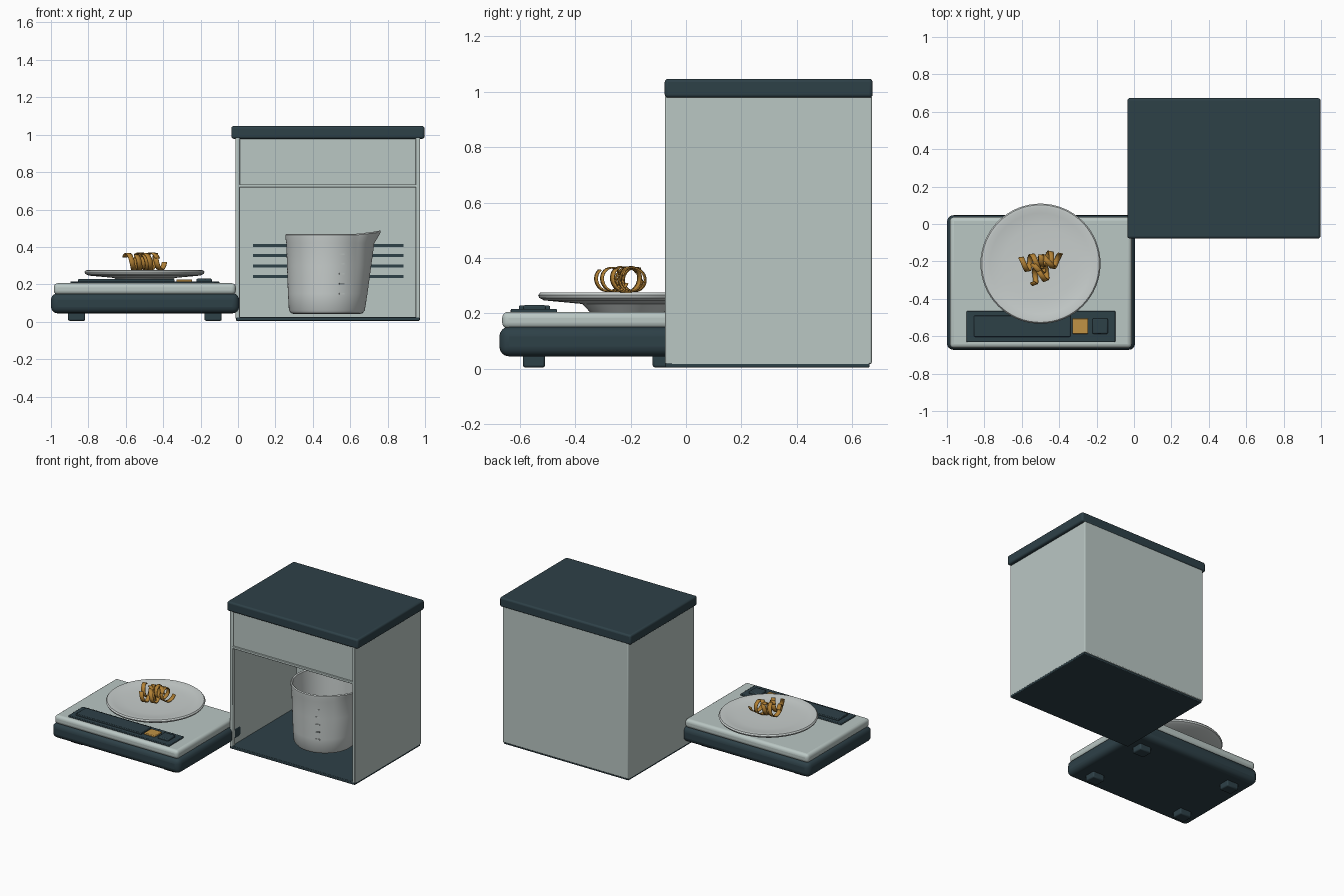
import bpy, bmesh, math
from mathutils import Vector

cube = bpy.data.objects.get("Cube")
if cube:
    bpy.data.objects.remove(cube, do_unlink=True)


def material(name, r, g, b):
    m = bpy.data.materials.new(name)
    m.use_nodes = True
    m.diffuse_color = (r, g, b, 1)
    m.node_tree.nodes["Principled BSDF"].inputs["Base Color"].default_value = (r, g, b, 1)
    return m


SLATE = material("dark slate", 0.027, 0.052, 0.064)
PALE = material("pale grey green", 0.49, 0.57, 0.55)
WHITE = material("soft white", 0.58, 0.62, 0.61)
TICK = material("tick grey", 0.25, 0.28, 0.28)
GOLD = material("gold button", 0.53, 0.29, 0.06)
BRONZE = material("bronze curl", 0.45, 0.22, 0.035)


def finish(name, bm, mat, bevel=0, segments=3):
    bmesh.ops.recalc_face_normals(bm, faces=bm.faces)
    mesh = bpy.data.meshes.new(name)
    bm.to_mesh(mesh)
    bm.free()
    mesh.materials.append(mat)
    ob = bpy.data.objects.new(name, mesh)
    bpy.context.collection.objects.link(ob)
    if bevel:
        mod = ob.modifiers.new("Bevel", "BEVEL")
        mod.width, mod.segments = bevel, segments
    bpy.ops.object.select_all(action="DESELECT")
    ob.select_set(True)
    bpy.context.view_layer.objects.active = ob
    bpy.ops.object.shade_smooth_by_angle(angle=math.radians(40))
    return ob


def box(name, x, y, z, mat, bevel=0, segments=3):
    """Box from (min, max) ranges on each axis."""
    bm = bmesh.new()
    bmesh.ops.create_cube(bm, size=1)
    for v in bm.verts:
        v.co = [(r[0] + r[1]) / 2 + c * (r[1] - r[0]) for r, c in zip((x, y, z), v.co)]
    return finish(name, bm, mat, bevel, segments)


def lathe(name, profile, centre, mat, steps=64, warp=None):
    """Revolve (radius, height) points; warp can reshape each ring point."""
    bm = bmesh.new()
    rings = []
    for r, z in profile:
        ring = []
        for i in range(steps):
            a = math.tau * i / steps
            rr, zz = warp(r, z, a) if warp else (r, z)
            ring.append(bm.verts.new((centre[0] + rr * math.cos(a), centre[1] + rr * math.sin(a), zz)))
        rings.append(ring)
    for lo, hi in zip(rings, rings[1:]):
        for i in range(steps):
            j = (i + 1) % steps
            bm.faces.new((lo[i], lo[j], hi[j], hi[i]))
    bm.faces.new(rings[0])
    bm.faces.new(rings[-1])
    return finish(name, bm, mat)


# Weighing scale: body, top cover and feet
box("scale_body", (-1.0, 0.006), (-0.673, 0.047), (0.045, 0.152), SLATE, 0.035, 4)
box("scale_cover", (-0.985, -0.012), (-0.663, 0.037), (0.145, 0.206), PALE, 0.022, 4)
for side, fx in (("right", -0.863), ("left", -0.133)):
    for end, fy in (("front", -0.548), ("back", -0.08)):
        box(f"scale_foot_{end}_{side}", (fx - 0.046, fx + 0.046), (fy - 0.04, fy + 0.04),
            (0.005, 0.06), SLATE, 0.008, 2)

# Control panel
box("control_panel", (-0.895, -0.10), (-0.632, -0.465), (0.2, 0.216), SLATE, 0.004, 2)
box("display", (-0.855, -0.34), (-0.603, -0.49), (0.21, 0.228), SLATE, 0.004, 2)
box("gold_button", (-0.33, -0.245), (-0.587, -0.505), (0.21, 0.226), GOLD, 0.004, 2)
box("dark_button", (-0.222, -0.14), (-0.587, -0.505), (0.21, 0.23), SLATE, 0.006, 2)

# Weighing plate with its pedestal
PLATE = (-0.5, -0.212)
lathe("plate_pedestal", [(0.13, 0.2), (0.165, 0.238)], PLATE, WHITE)
lathe("weighing_plate", [(0.15, 0.233), (0.3, 0.247), (0.317, 0.256), (0.321, 0.266),
                         (0.314, 0.275), (0.3, 0.276), (0.27, 0.269), (0.2, 0.264),
                         (0.1, 0.262), (0.01, 0.262)], PLATE, WHITE)


# Curled ribbon shavings
def curl(name, x, y, heading, turns, start, length, radius=0.043, width=0.028, z=0.322):
    bm = bmesh.new()
    axis = Vector((math.cos(heading), math.sin(heading), 0))
    across = Vector((-axis.y, axis.x, 0))
    steps = int(turns * 24)
    rows = []
    for i in range(steps + 1):
        t = i / steps
        a = start + math.tau * turns * t
        c = Vector((x, y, z)) + axis * length * (t - 0.5)
        c += (across * math.cos(a) + Vector((0, 0, 1)) * math.sin(a)) * radius
        rows.append([bm.verts.new(c + axis * width * s / 2) for s in (-1, 1)])
    for p, q in zip(rows, rows[1:]):
        bm.faces.new((p[0], p[1], q[1], q[0]))
    ob = finish(name, bm, BRONZE)
    mod = ob.modifiers.new("Thickness", "SOLIDIFY")
    mod.thickness, mod.offset = 0.005, 0


curl("ribbon_curl_right", -0.545, -0.205, 0.15, 1.7, 0.6, 0.11)
curl("ribbon_curl_middle", -0.505, -0.27, 0.35, 1.6, 2.2, 0.10)
curl("ribbon_curl_left", -0.45, -0.19, -0.2, 1.8, 1.2, 0.10)
curl("ribbon_curl_back", -0.49, -0.215, 0.5, 1.3, 0.9, 0.09, 0.046)

# Cabinet: floor, walls, front frame, lid
box("cabinet_floor", (-0.011, 0.972), (-0.075, 0.662), (0.005, 0.026), SLATE, 0.004, 2)
box("wall_right", (-0.013, 0.003), (-0.05, 0.66), (0.018, 0.985), PALE)
box("wall_left", (0.957, 0.973), (-0.05, 0.66), (0.018, 0.985), PALE)
box("back_wall", (-0.013, 0.973), (0.652, 0.67), (0.018, 0.985), PALE, 0.005, 2)
box("front_post_right", (-0.013, 0.01), (-0.075, -0.045), (0.018, 0.985), PALE, 0.004, 2)
box("front_post_left", (0.95, 0.973), (-0.075, -0.045), (0.018, 0.985), PALE, 0.004, 2)
box("front_crossbar", (0.005, 0.955), (-0.073, -0.045), (0.718, 0.735), PALE, 0.003, 2)
box("upper_panel", (0.005, 0.955), (-0.063, -0.048), (0.73, 0.985), PALE)
box("cabinet_lid", (-0.035, 0.997), (-0.077, 0.673), (0.978, 1.046), SLATE, 0.012, 3)

# Vent slots on the inside of the back wall
for i in range(4):
    z = 0.243 + 0.055 * i
    box(f"vent_slot_{i + 1}", (0.08, 0.885), (0.645, 0.653), (z - 0.008, z + 0.008), SLATE)

# Measuring cup with a spout towards its left
CUP = (0.475, 0.30)


def spout(r, z, a):
    a = (a + math.pi) % math.tau - math.pi
    near = max(0, 1 - abs(a) / 0.75)
    up = max(0, (z - 0.06) / 0.41)
    lip = max(0, (z - 0.42) / 0.05)
    if r < 0.15:
        return r, z
    return r + near * (0.042 * up + 0.028 * lip), z + 0.018 * lip * near


lathe("measuring_cup", [(0.17, 0.04), (0.192, 0.046), (0.203, 0.062), (0.208, 0.15),
                        (0.213, 0.3), (0.217, 0.42), (0.222, 0.45), (0.222, 0.464), (0.216, 0.47),
                        (0.208, 0.464), (0.206, 0.42), (0.202, 0.3), (0.192, 0.07),
                        (0.17, 0.055), (0.01, 0.055)], CUP, WHITE, 72, spout)

# Raised measuring ticks
TICK_ANGLE = math.radians(-68)
for i in range(5):
    z = 0.15 + 0.053 * i
    tick = box(f"measuring_tick_{i + 1}", (-0.004, 0.004), (-0.014, 0.014), (-0.004, 0.004),
               TICK if i == 1 else WHITE)
    r = 0.21 + 0.02 * (z - 0.15)
    tick.location = (CUP[0] + r * math.cos(TICK_ANGLE), CUP[1] + r * math.sin(TICK_ANGLE), z)
    tick.rotation_euler.z = TICK_ANGLE
